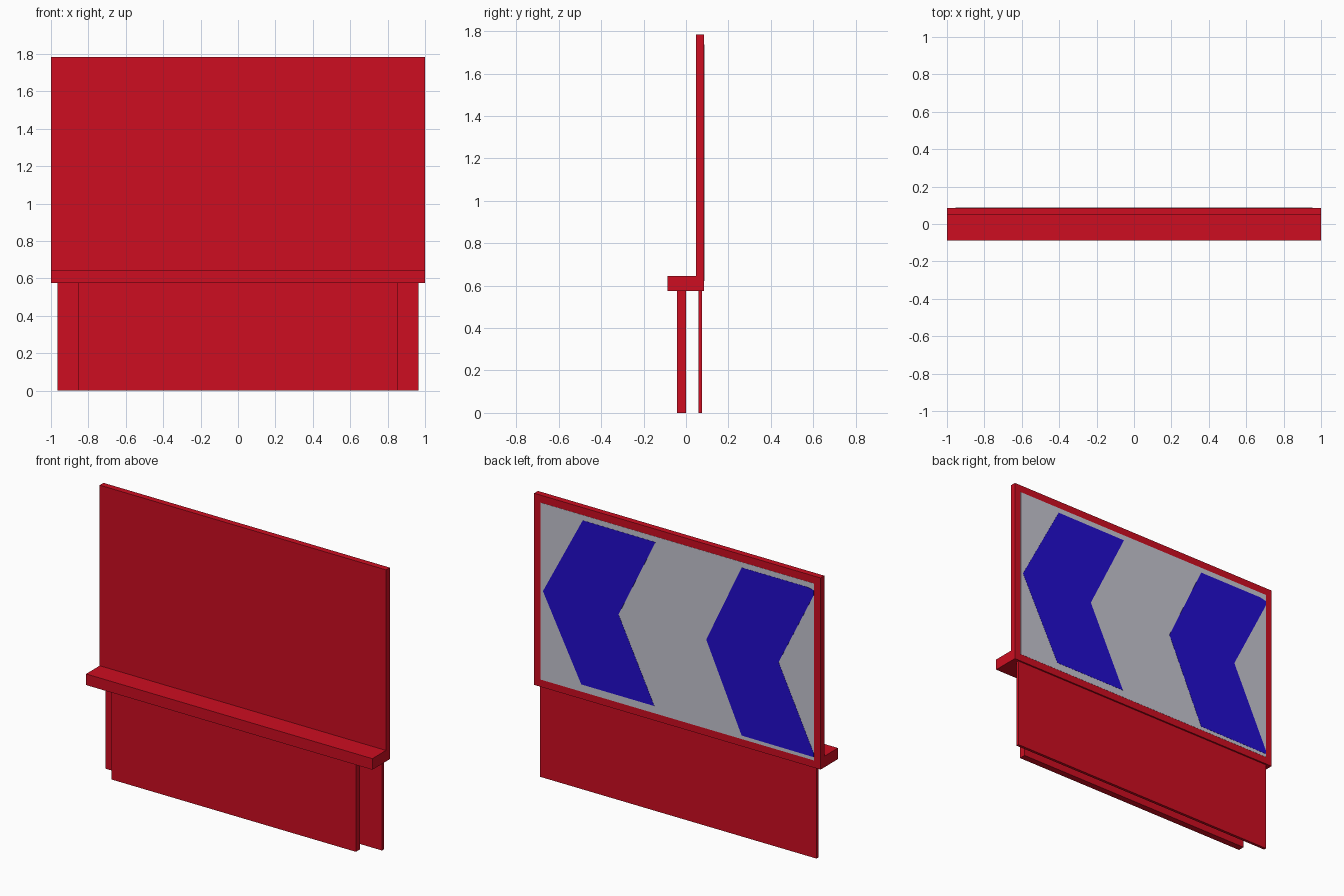
import bpy, bmesh

if "Cube" in bpy.data.objects:
    bpy.data.objects.remove(bpy.data.objects["Cube"])


def material(name, rgb):
    m = bpy.data.materials.new(name)
    m.diffuse_color = (*rgb, 1.0)
    m.use_nodes = True
    m.node_tree.nodes["Principled BSDF"].inputs["Base Color"].default_value = m.diffuse_color
    return m


red = material("red", (0.61, 0.004, 0.015))
grey = material("light_grey", (0.56, 0.56, 0.63))
blue = material("blue", (0.016, 0.004, 0.61))


def finish(name, bm, mat):
    bmesh.ops.recalc_face_normals(bm, faces=bm.faces)
    me = bpy.data.meshes.new(name)
    bm.to_mesh(me)
    bm.free()
    me.materials.append(mat)
    ob = bpy.data.objects.new(name, me)
    bpy.context.collection.objects.link(ob)
    return ob


def plate(name, outline, y0, y1, mat):
    """Extrude an (x, z) outline from y0 to y1."""
    bm = bmesh.new()
    face = bm.faces.new([bm.verts.new((x, y0, z)) for x, z in outline])
    ext = bmesh.ops.extrude_face_region(bm, geom=[face])
    for v in ext["geom"]:
        if isinstance(v, bmesh.types.BMVert):
            v.co.y = y1
    return finish(name, bm, mat)


def slab(name, half_x, y0, y1, z0, z1, mat):
    return plate(name, [(-half_x, z0), (half_x, z0), (half_x, z1), (-half_x, z1)],
                 y0, y1, mat)


BACK = 0.086  # rear face of the sign board

# Upright board, front ledge and the two supporting boards
slab("sign_board", 1.0, 0.048, BACK, 0.575, 1.785, red)
slab("ledge", 1.0, -0.088, 0.048, 0.575, 0.645, red)
slab("front_support", 0.853, -0.042, 0.0, 0.0, 0.575, red)
slab("back_support", 0.965, 0.058, 0.076, 0.0, 0.575, red)

# Painted panel on the rear of the board
slab("sign_panel", 0.955, BACK, BACK + 0.001, 0.621, 1.738, grey)

# Two chevrons pointing to +x
plate("chevron_outer",
      [(0.938, 1.184), (0.66, 1.705), (0.152, 1.703), (0.41, 1.178),
       (0.16, 0.667), (0.67, 0.667)], BACK + 0.001, BACK + 0.002, blue)
plate("chevron_inner",
      [(-0.203, 1.184), (-0.45, 1.704), (-0.91, 1.704), (-0.954, 1.695),
       (-0.954, 1.665), (-0.708, 1.176), (-0.954, 0.665), (-0.954, 0.642),
       (-0.45, 0.644)], BACK + 0.001, BACK + 0.002, blue)
